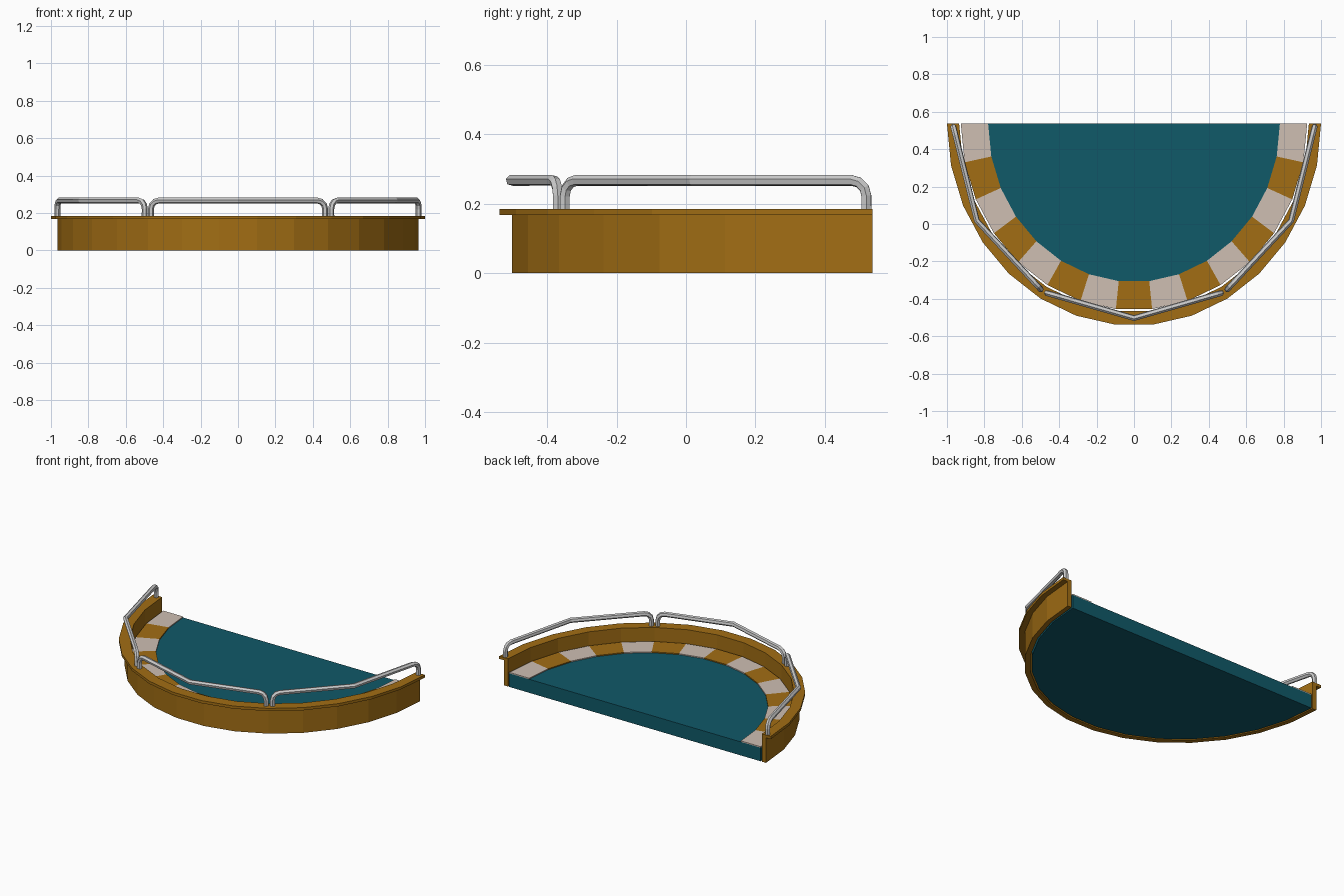
import bpy
from math import cos, sin, pi
from mathutils import Vector

if "Cube" in bpy.data.objects:
    bpy.data.objects.remove(bpy.data.objects["Cube"])

CY = 0.537   # y of the straight back edge
N = 15       # facets round the half ellipse


def material(name, rgb):
    m = bpy.data.materials.new(name)
    m.diffuse_color = (*rgb, 1)
    m.use_nodes = True
    m.node_tree.nodes["Principled BSDF"].inputs["Base Color"].default_value = m.diffuse_color
    return m


ochre = material("ochre", (0.36, 0.155, 0.007))
teal = material("teal", (0.005, 0.1, 0.14))
cream = material("cream", (0.62, 0.52, 0.45))


def rim(a, b, t):
    return (a * cos(t), CY - b * sin(t))


def arc(a, b, i0=0, i1=N):
    return [rim(a, b, pi * i / N) for i in range(i0, i1 + 1)]


def add_mesh(name, verts, faces, mats):
    me = bpy.data.meshes.new(name)
    me.from_pydata(verts, [], faces)
    for m in mats:
        me.materials.append(m)
    ob = bpy.data.objects.new(name, me)
    bpy.context.collection.objects.link(ob)
    return ob


def band(name, outer, inner, z0, z1, mat):
    """Solid curved strip between two half ellipses."""
    n = len(outer)
    verts = [(*p, z) for pts, z in ((outer, z0), (inner, z0), (inner, z1), (outer, z1))
             for p in pts]
    faces = []
    for i in range(n - 1):
        for k in range(4):
            a, b = k * n, ((k + 1) % 4) * n
            faces.append((a + i, b + i, b + i + 1, a + i + 1))
    faces.append((0, 3 * n, 2 * n, n))
    faces.append((n - 1, 2 * n - 1, 3 * n - 1, 4 * n - 1))
    return add_mesh(name, verts, [f[::-1] for f in faces], [mat])


def fix_normals(ob):
    import bmesh
    bm = bmesh.new()
    bm.from_mesh(ob.data)
    bmesh.ops.recalc_face_normals(bm, faces=bm.faces)
    bm.to_mesh(ob.data)
    bm.free()


# outer wall and the ledge on top of it
parts = [
    band("wall", arc(0.965, 1.043), arc(0.935, 1.008), 0, 0.167, ochre),
    band("ledge", arc(1.0, 1.08), arc(0.935, 1.008), 0.167, 0.185, ochre),
]

# floor slab
pts = arc(0.926, 0.997)
n = len(pts)
slab = add_mesh("floor_slab", [(*p, z) for z in (0, 0.09) for p in pts],
                [tuple(range(n)), tuple(range(n, 2 * n))]
                + [(i, (i + 1) % n, n + (i + 1) % n, n + i) for i in range(n)], [teal])
parts.append(slab)

# alternating border tiles
for i in range(N):
    parts.append(band(f"border_tile_{i + 1}", arc(0.926, 0.997, i, i + 1),
                      arc(0.78, 0.847, i, i + 1), 0.09, 0.097, ochre if i % 2 else cream))

for ob in parts:
    fix_normals(ob)


# handrails: each one is a bent tube with a leg at both ends
def handrail(name, t0, inset0, inset1):
    p = [Vector((*rim(0.97, 1.04, t0 + k * pi / 6), 0.267)) for k in range(3)]
    p[0] += (p[1] - p[0]).normalized() * inset0
    p[2] += (p[1] - p[2]).normalized() * inset1

    def bend(corner, toward):
        r, d = 0.045, (toward - corner).normalized()
        c = corner + d * r - Vector((0, 0, r))
        foot = Vector((corner.x, corner.y, 0.18))
        return [foot] + [c - d * r * cos(k * pi / 6) + Vector((0, 0, r * sin(k * pi / 6)))
                         for k in range(4)]

    path = bend(p[0], p[1]) + [p[1]] + bend(p[2], p[1])[::-1]
    cu = bpy.data.curves.new(name, 'CURVE')
    cu.dimensions = '3D'
    cu.bevel_depth = 0.016
    cu.bevel_resolution = 1
    cu.use_fill_caps = True
    sp = cu.splines.new('POLY')
    sp.points.add(len(path) - 1)
    for q, v in zip(sp.points, path):
        q.co = (*v, 1)
    sp.use_smooth = False
    tmp = bpy.data.objects.new(name + "_path", cu)
    bpy.context.collection.objects.link(tmp)
    bpy.context.view_layer.update()
    me = bpy.data.meshes.new_from_object(
        tmp.evaluated_get(bpy.context.evaluated_depsgraph_get()))
    bpy.data.objects.remove(tmp)
    bpy.context.collection.objects.link(bpy.data.objects.new(name, me))


handrail("handrail_right", 0, 0.018, 0.02)
handrail("handrail_front", pi / 3, 0.02, 0.02)
handrail("handrail_left", 2 * pi / 3, 0.02, 0.018)
